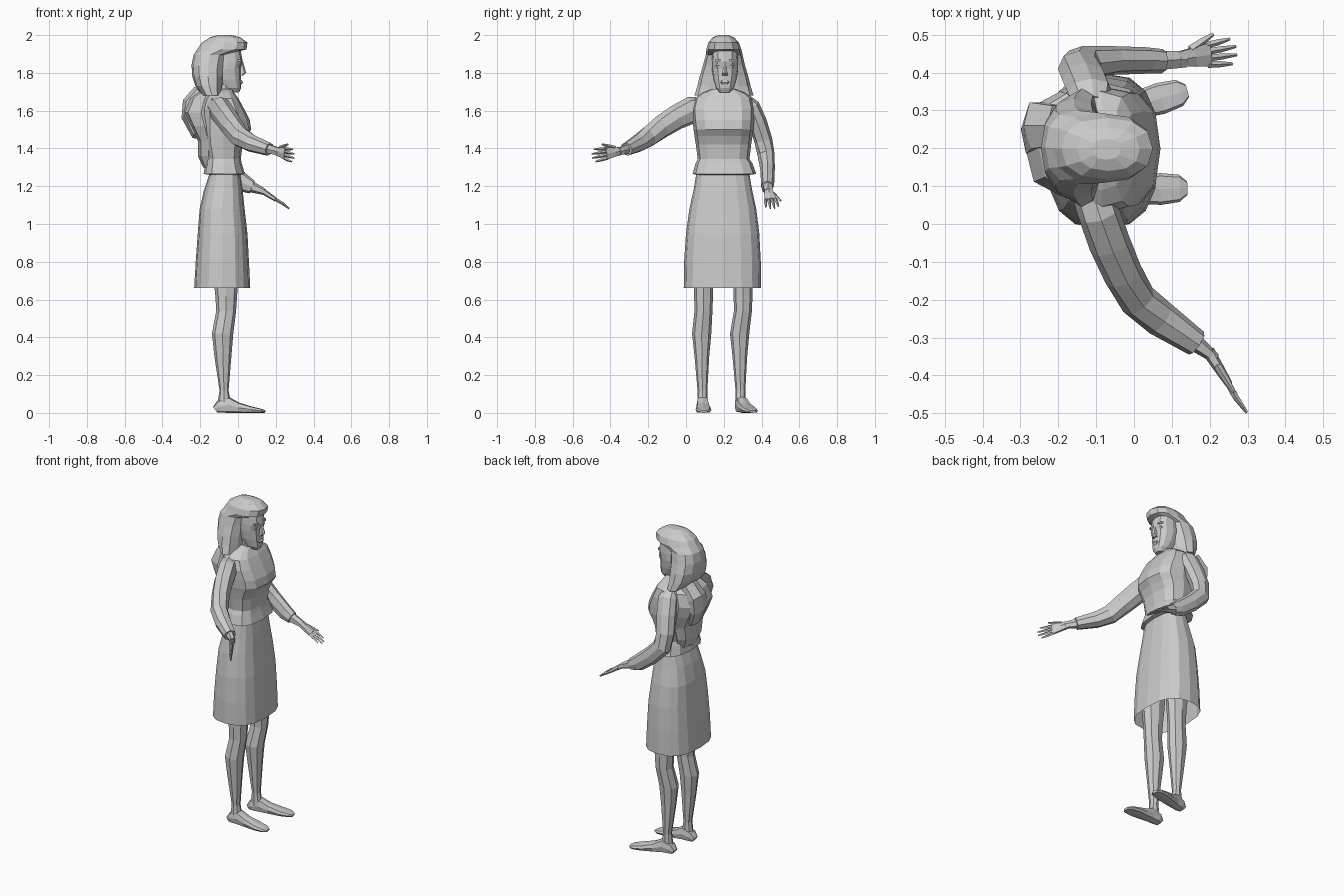
import bpy, bmesh
from math import cos, sin, pi
from mathutils import Vector as V


def unit_ring(n, p):
    pts = []
    for i in range(n):
        c, s = cos(2 * pi * i / n), sin(2 * pi * i / n)
        pts.append((abs(c) ** p * (1 if c > 0 else -1), abs(s) ** p * (1 if s > 0 else -1)))
    return pts


def boxes(rows, n=12, p=0.8):
    """Horizontal rings from rows of (z, x0, x1, y0, y1)."""
    return [[V(((a + b) / 2 + (b - a) / 2 * u, (c + d) / 2 + (d - c) / 2 * v, z))
             for u, v in unit_ring(n, p)] for z, a, b, c, d in rows]


def tube(rows, ref, n=8, p=0.9):
    """Rings along a path from rows of (point, half width, half height along ref)."""
    pts = [V(r[0]) for r in rows]
    out = []
    for i, (_, w, h) in enumerate(rows):
        t = (pts[min(i + 1, len(pts) - 1)] - pts[max(i - 1, 0)]).normalized()
        side = t.cross(V(ref)).normalized()
        up = side.cross(t)
        out.append([pts[i] + side * w * u + up * h * v for u, v in unit_ring(n, p)])
    return out


def make(name, *lofts, caps=True):
    bm = bmesh.new()
    for rings in lofts:
        vs = [[bm.verts.new(q) for q in r] for r in rings]
        n = len(vs[0])
        for a, b in zip(vs, vs[1:]):
            for i in range(n):
                j = (i + 1) % n
                bm.faces.new((a[i], a[j], b[j], b[i]))
        if caps:
            bm.faces.new(vs[0][::-1])
            bm.faces.new(vs[-1])
    bmesh.ops.recalc_face_normals(bm, faces=bm.faces)
    me = bpy.data.meshes.new(name)
    bm.to_mesh(me)
    bm.free()
    ob = bpy.data.objects.new(name, me)
    bpy.context.collection.objects.link(ob)
    return ob


def hand(name, wrist, tip, ref, thumb):
    w, t = V(wrist), V(tip)
    d = t - w
    side = d.cross(V(ref)).normalized()
    up = side.cross(d).normalized()
    parts = [tube([(w - d * 0.1, .017, .022), (w + d * .2, .014, .028),
                   (w + d * .5, .01, .036)], ref, 6)]
    # four fingers fanned across the palm
    for k, length in zip((-1.5, -.5, .5, 1.5), (.9, 1, 1, .9)):
        a = w + d * .45 + up * k * .017
        b = w + d * length + up * k * .022
        parts.append(tube([(a, .008, .009), ((a + b) / 2 + side * .003, .008, .008), (b, .004, .004)], ref, 4))
    a = w + d * .15 + up * thumb * .02
    b = w + d * .6 + up * thumb * .052
    parts.append(tube([(a, .01, .012), ((a + b) / 2, .009, .01), (b, .005, .005)], ref, 4))
    make(name, *parts)


def leg(name, y, calf_out, toe_y):
    c = calf_out
    make(name + "_leg", boxes([
        (.80, -.14, .01, y - .055, y + .055), (.62, -.12, -.005, y - .05, y + .05),
        (.54, -.115, -.01, y - .048, y + .047), (.42, -.138, -.025, y - .055 + c, y + .047 + c),
        (.30, -.125, -.035, y - .042 + c, y + .036 + c), (.12, -.098, -.05, y - .026 + c, y + .026 + c),
        (.04, -.11, -.035, y - .028 + c, y + .028 + c)], 8, .9))
    # flat-soled foot pointing along +x
    y0, dy = y + c, toe_y - y - c
    rows = [(-.122, .02, .035), (-.10, .03, .065), (-.05, .032, .085), (.0, .036, .055),
            (.07, .042, .034), (.12, .036, .022), (.14, .018, .014)]
    make(name + "_foot", tube([((x, y0 + dy * max(0, x + .08) / .22, h / 2), w, h / 2)
                               for x, w, h in rows], (0, 0, 1), 8, .6))


# skirt, open at the hem
make("skirt", boxes([
    (.66, -.232, .065, -.012, .398), (.80, -.224, .058, -.010, .396), (.95, -.213, .05, 0, .388),
    (1.08, -.203, .035, .018, .372), (1.18, -.18, .025, .04, .35), (1.27, -.15, .012, .055, .335)], 16, .75), caps=False)

# blouse with flared hem, waist, bust and shoulders
make("blouse", boxes([
    (1.26, -.15, .015, .06, .335), (1.265, -.182, .036, .035, .372), (1.32, -.172, .02, .05, .352),
    (1.345, -.168, .015, .062, .336), (1.42, -.185, .025, .052, .345), (1.465, -.195, .045, .045, .352),
    (1.50, -.2, .07, .04, .357), (1.55, -.2, .062, .035, .36), (1.61, -.195, .032, .03, .362),
    (1.665, -.175, .002, .045, .35), (1.695, -.15, -.02, .09, .31), (1.715, -.12, -.03, .14, .26)], 12, .72))
make("neck", boxes([(1.66, -.11, -.02, .155, .25), (1.76, -.11, -.025, .16, .245)], 8))

# head, nose, lips, brows and eyes
make("head", boxes([
    (1.695, -.05, .005, .18, .232), (1.72, -.085, .017, .158, .254), (1.765, -.12, .017, .145, .268),
    (1.82, -.14, .016, .137, .276), (1.86, -.14, .025, .137, .276), (1.93, -.14, .012, .142, .27),
    (1.97, -.1, -.02, .16, .25)], 12, .85))
make("nose", boxes([(1.785, 0, .026, .188, .224), (1.80, .0, .043, .191, .221),
                    (1.86, .0, .027, .199, .213)], 6))
make("lips", boxes([(1.738, .0, .018, .19, .222), (1.75, .0, .026, .182, .23), (1.762, .0, .019, .19, .222)], 8))
for s, tag in ((-1, "right"), (1, "left")):
    yc = .206 + s * .034
    make(tag + "_eye", boxes([(1.832, -.01, .009, yc - .012, yc + .012), (1.84, -.01, .015, yc - .016, yc + .016),
                              (1.848, -.01, .012, yc - .012, yc + .012)], 6))
    make(tag + "_brow", boxes([(1.86, -.01, .021, yc - .02, yc + .02), (1.87, -.01, .022, yc - .02, yc + .02)], 6))

# hair: cap with fringe, side falls, and the thick locks down the back
make("hair_cap", boxes([
    (1.68, -.19, -.085, .045, .358), (1.73, -.225, -.08, .06, .342), (1.78, -.242, -.075, .072, .33),
    (1.84, -.246, -.07, .09, .312), (1.895, -.235, -.06, .105, .3), (1.925, -.215, .045, .108, .293),
    (1.96, -.192, .05, .118, .28), (1.987, -.15, .015, .14, .255), (2.0, -.11, -.035, .17, .225)], 12, .85))
make("hair_back", boxes([
    (1.71, -.19, -.1, .12, .31), (1.665, -.255, -.1, .09, .345), (1.59, -.29, -.1, .075, .35),
    (1.52, -.255, -.1, .07, .345), (1.44, -.212, -.1, .08, .33), (1.36, -.212, -.1, .1, .31),
    (1.30, -.185, -.1, .12, .29)], 8, .9))
make("hair_lock", tube([((-.2, .26, 1.70), .04, .06), ((-.255, .26, 1.64), .04, .07),
                        ((-.262, .25, 1.57), .038, .075), ((-.215, .22, 1.47), .03, .06)], (0, 1, 0), 6))

# outstretched right arm
make("right_sleeve", tube([
    ((-.11, .085, 1.625), .055, .05), ((-.095, .035, 1.605), .055, .072), ((-.065, -.05, 1.565), .055, .066),
    ((-.03, -.13, 1.515), .052, .062), ((.01, -.20, 1.462), .05, .056), ((.07, -.25, 1.428), .048, .047),
    ((.165, -.315, 1.395), .036, .035)], (0, 0, 1)))
make("right_wrist", tube([((.15, -.305, 1.4), .025, .028), ((.215, -.355, 1.384), .014, .022)], (0, 0, 1), 6))
hand("right_hand", (.205, -.35, 1.386), (.297, -.497, 1.36), (0, 0, 1), 1)

# bent left arm
make("left_sleeve", tube([
    ((-.11, .315, 1.66), .045, .03), ((-.115, .345, 1.625), .06, .045), ((-.13, .38, 1.54), .06, .048),
    ((-.145, .41, 1.44), .056, .048), ((-.135, .425, 1.36), .055, .045), ((-.06, .432, 1.285), .052, .038),
    ((.03, .432, 1.215), .048, .035), ((.075, .43, 1.195), .036, .032)], (0, 1, 0)))
make("left_wrist", tube([((.05, .432, 1.205), .034, .03), ((.135, .435, 1.172), .018, .024)], (0, 1, 0), 6))
hand("left_hand", (.13, .437, 1.175), (.27, .458, 1.082), (0, 1, 0), 1)

# legs and feet
leg("right", .093, -.006, .095)
leg("left", .302, -.014, .352)
